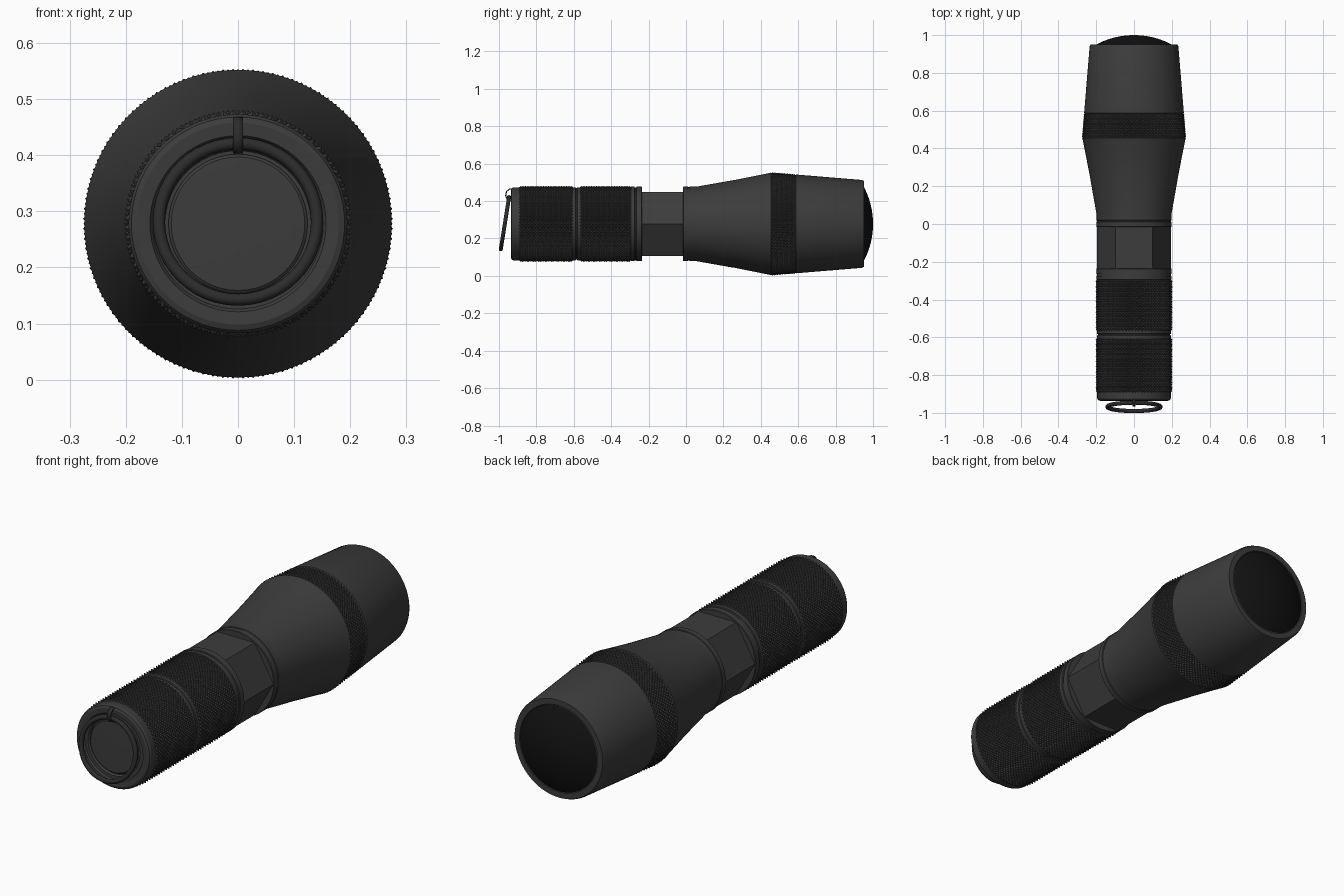
import bpy, bmesh, math
from mathutils import Vector

if "Cube" in bpy.data.objects:
    bpy.data.objects.remove(bpy.data.objects["Cube"])

CZ = 0.278  # height of the torch's long axis


def material(name, v):
    m = bpy.data.materials.new(name)
    m.diffuse_color = (v, v, v, 1)
    m.use_nodes = True
    m.node_tree.nodes["Principled BSDF"].inputs["Base Color"].default_value = m.diffuse_color
    return m


BODY = material("anodised_black", 0.045)
GLASS = material("dark_lens", 0.006)
RING = material("dark_steel", 0.025)


def finish(bm, name, mat, smooth=True):
    bmesh.ops.recalc_face_normals(bm, faces=bm.faces[:])
    me = bpy.data.meshes.new(name)
    bm.to_mesh(me)
    bm.free()
    ob = bpy.data.objects.new(name, me)
    bpy.context.collection.objects.link(ob)
    me.materials.append(mat)
    if smooth:
        bpy.ops.object.select_all(action='DESELECT')
        ob.select_set(True)
        bpy.context.view_layer.objects.active = ob
        bpy.ops.object.shade_smooth_by_angle(angle=math.radians(25))
    return ob


def ring_point(r, y, a):
    return Vector((r * math.sin(a), y, CZ + r * math.cos(a)))


def lathe(name, profile, mat=BODY, n=72, smooth=True, phase=0.0):
    """Spin (radius, y) points round the long axis; radius 0 closes an end."""
    bm = bmesh.new()
    rows = []
    for r, y in profile:
        if r == 0:
            rows.append([bm.verts.new((0, y, CZ))] * n)
        else:
            rows.append([bm.verts.new(ring_point(r, y, phase + math.tau * i / n))
                         for i in range(n)])
    for a, b in zip(rows, rows[1:]):
        for i in range(n):
            j = (i + 1) % n
            vs = list(dict.fromkeys((a[i], a[j], b[j], b[i])))
            bm.faces.new(vs)
    return finish(bm, name, mat, smooth)


def knurl(name, y0, y1, r0, r1, bumps, height):
    """Band of small diamond pyramids."""
    n = bumps * 2
    m = max(4, round((y1 - y0) / (math.tau * r0 / n)))
    bm = bmesh.new()
    rows = []
    for j in range(m + 1):
        t = j / m
        row = []
        for i in range(n):
            up = (i + j) % 2 == 0 and 0 < j < m
            r = r0 + (r1 - r0) * t - (0 if up else height)
            row.append(bm.verts.new(ring_point(r, y0 + (y1 - y0) * t, math.tau * i / n)))
        rows.append(row)
    for j in range(m):
        for i in range(n):
            k = (i + 1) % n
            a, b, c, d = rows[j][i], rows[j][k], rows[j + 1][k], rows[j + 1][i]
            # split along the low diagonal so every raised point is a pyramid
            if (i + j) % 2 == 0:
                tris = ((a, b, d), (b, c, d))
            else:
                tris = ((a, b, c), (a, c, d))
            for t in tris:
                bm.faces.new(t)
    return finish(bm, name, BODY, False)


# Tail cap and battery tube with seats for the knurled grips
lathe("handle_tube", [
    (0, -0.918), (0.130, -0.918), (0.136, -0.926), (0.152, -0.926),
    (0.157, -0.934), (0.180, -0.936), (0.190, -0.932), (0.195, -0.924),
    (0.195, -0.893), (0.192, -0.889), (0.192, -0.608), (0.195, -0.604),
    (0.195, -0.590), (0.191, -0.588), (0.191, -0.583), (0.195, -0.581),
    (0.195, -0.567), (0.192, -0.563), (0.192, -0.298), (0.199, -0.294),
    (0.199, -0.276), (0.195, -0.274), (0.195, -0.266), (0.199, -0.264),
    (0.199, -0.237), (0.197, -0.235), (0, -0.235)])
knurl("tail_cap_grip", -0.893, -0.604, 0.203, 0.203, 72, 0.008)
knurl("handle_grip", -0.567, -0.294, 0.203, 0.203, 72, 0.008)

# Tail switch
lathe("tail_button", [(0.124, -0.915), (0.124, -0.926), (0.119, -0.930),
                      (0.06, -0.932), (0, -0.932)], n=48)

# Hexagonal neck, flat on top and bottom
lathe("hex_neck", [(0, -0.24), (0.197, -0.24), (0.197, -0.01), (0, -0.01)],
      n=6, smooth=False, phase=math.pi / 6)

# Flared head with front bezel
lathe("head", [
    (0, -0.016), (0.197, -0.016), (0.199, -0.014), (0.199, 0.010),
    (0.196, 0.012), (0.196, 0.018), (0.199, 0.020), (0.199, 0.055),
    (0.233, 0.248), (0.234, 0.256), (0.272, 0.448), (0.274, 0.454),
    (0.267, 0.460), (0.258, 0.582), (0.264, 0.588), (0.235, 0.940),
    (0.230, 0.951), (0.204, 0.951), (0.200, 0.945), (0, 0.945)], n=96)
knurl("head_grip", 0.454, 0.588, 0.277, 0.266, 96, 0.007)

# Domed lens
R = (0.2 ** 2 + 0.05 ** 2) / (2 * 0.05)
lathe("lens", [(0.2 * k / 10, 1.0 - R + math.sqrt(R * R - (0.2 * k / 10) ** 2))
               for k in range(10, -1, -1)], GLASS, n=72)

# Lanyard ring hanging at a slight tilt from the tail cap
bpy.ops.mesh.primitive_torus_add(
    major_radius=0.141, minor_radius=0.011, major_segments=48, minor_segments=10,
    location=(0, -0.968, 0.282), rotation=(math.radians(90 + 9), 0, 0))
ring = bpy.context.object
ring.name = "lanyard_ring"
bpy.ops.object.shade_smooth()
ring.data.materials.append(RING)
# make sure the lower edge swings away from the cap
ring.rotation_euler = (math.radians(90 - 9), 0, 0)

# Small bent clip that holds the ring
path = [(-0.925, 0.466), (-0.945, 0.464), (-0.960, 0.450),
        (-0.964, 0.430), (-0.958, 0.412), (-0.940, 0.406), (-0.918, 0.408)]
bm = bmesh.new()
pairs = [[bm.verts.new((x, y, z)) for x in (-0.009, 0.009)] for y, z in path]
for p, q in zip(pairs, pairs[1:]):
    bm.faces.new((p[0], p[1], q[1], q[0]))
clip = finish(bm, "ring_clip", RING)
mod = clip.modifiers.new("thickness", 'SOLIDIFY')
mod.thickness = 0.006
mod.offset = 0
